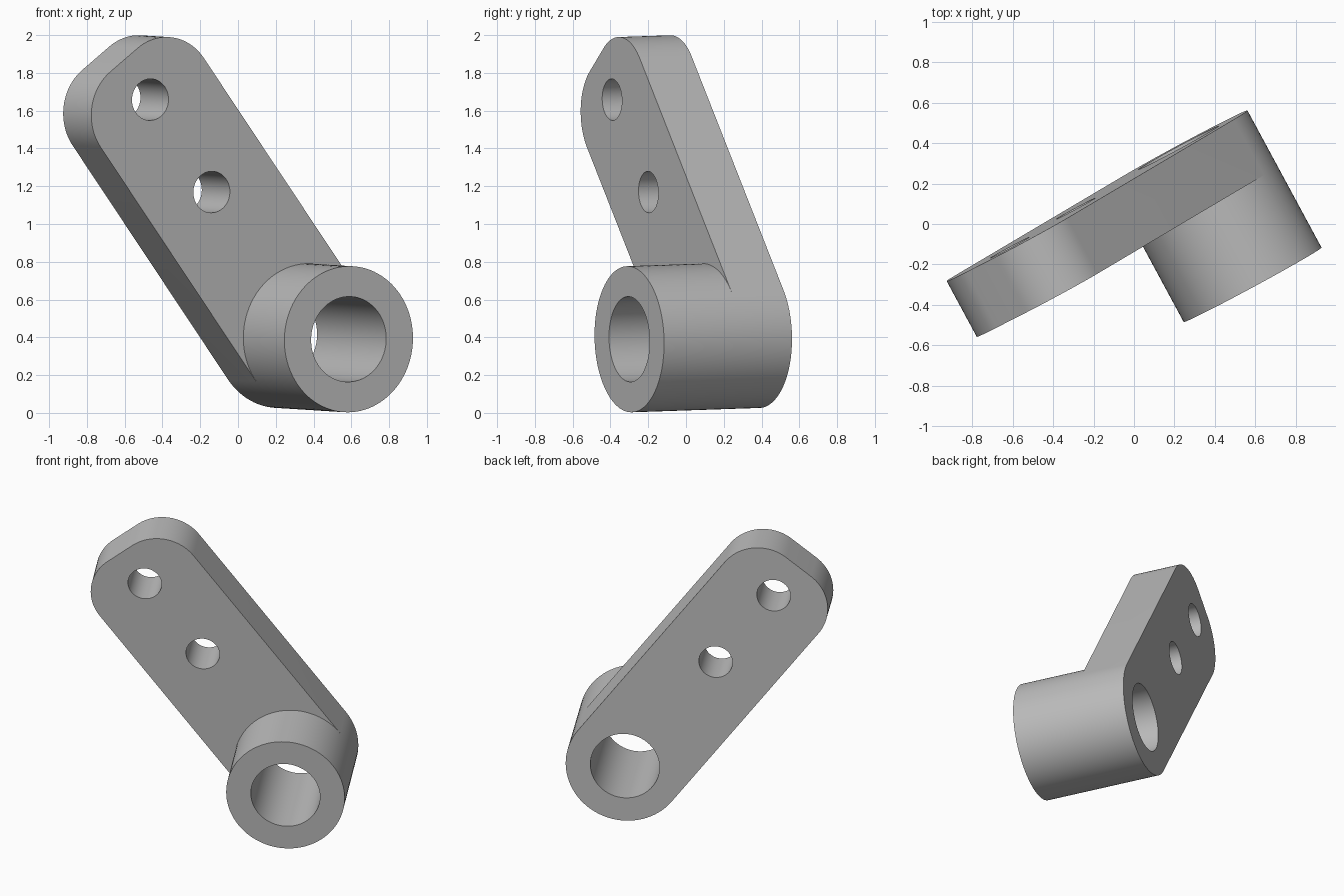
import bpy
import bmesh
from math import cos, sin, radians
from mathutils import Matrix, Vector

cube = bpy.data.objects.get("Cube")
if cube:
    bpy.data.objects.remove(cube, do_unlink=True)

# Main dimensions
BOSS_R, BORE_R, BOSS_LEN = 0.387, 0.226, 0.77
ARM_T, ARM_END, CORNER_R = 0.313, 1.85, 0.285
HOLE_R, HOLES = 0.11, (0.967, 1.585)

bm = bmesh.new()


def arc(x, y, r, start, end, steps):
    angles = [radians(start + (end - start) * i / steps) for i in range(steps + 1)]
    return [(x + r * cos(a), y + r * sin(a)) for a in angles]


def circle(x, r, steps=96):
    return arc(x, 0, r, 90, 450, steps)[:-1]


def fill(loops, depth):
    """Flat face bounded by the first loop, with the others as holes."""
    edges = []
    for loop in loops:
        vs = [bm.verts.new((x, y, -depth)) for x, y in loop]
        edges += [bm.edges.new((vs[i - 1], vs[i])) for i in range(len(vs))]
    bmesh.ops.triangle_fill(bm, edges=edges, use_beauty=True, normal=(0, 0, 1))


def wall(loop, near, far):
    """Straight wall that follows a loop between two depths."""
    a = [bm.verts.new((x, y, -near)) for x, y in loop]
    b = [bm.verts.new((x, y, -far)) for x, y in loop]
    for i in range(len(loop)):
        bm.faces.new((a[i - 1], a[i], b[i], b[i - 1]))


# Profiles: arm with rounded corners, boss, bore and bolt holes
side = BOSS_R - CORNER_R
tip = (arc(ARM_END - CORNER_R, -side, CORNER_R, 270, 360, 24)
       + arc(ARM_END - CORNER_R, side, CORNER_R, 0, 90, 24))
arm = arc(0, 0, BOSS_R, 90, 270, 48) + tip
arm_front = tip + arc(0, 0, BOSS_R, 90, -90, 48)
boss = circle(0, BOSS_R)
bore = circle(0, BORE_R)
holes = [circle(x, HOLE_R, 48) for x in HOLES]

# Flat faces, back to front
fill([arm, bore] + holes, 0)
fill([arm_front] + holes, ARM_T)
fill([boss, bore], BOSS_LEN)

# Walls
wall(arm, 0, ARM_T)
wall(boss, ARM_T, BOSS_LEN)
wall(bore, 0, BOSS_LEN)
for hole in holes:
    wall(hole, 0, ARM_T)

bmesh.ops.remove_doubles(bm, verts=bm.verts[:], dist=0.0001)
bmesh.ops.recalc_face_normals(bm, faces=bm.faces[:])

# Tilt the lever into place
axis = Vector((-0.475, 0.879, 0.03)).normalized()
along = Vector((-0.527, -0.309, 0.792))
along = (along - axis * along.dot(axis)).normalized()
across = axis.cross(along)
turn = Matrix((along, across, axis)).transposed().to_4x4()
bm.transform(Matrix.Translation((0.22, 0.377, 0.413)) @ turn)

mesh = bpy.data.meshes.new("lever_arm")
bm.to_mesh(mesh)
bm.free()
lever = bpy.data.objects.new("lever_arm", mesh)
bpy.context.collection.objects.link(lever)

# Plain grey metal
grey = bpy.data.materials.new("grey_metal")
grey.use_nodes = True
colour = (0.5, 0.5, 0.5, 1)
grey.diffuse_color = colour
grey.node_tree.nodes["Principled BSDF"].inputs["Base Color"].default_value = colour
mesh.materials.append(grey)

bpy.ops.object.select_all(action="DESELECT")
lever.select_set(True)
bpy.context.view_layer.objects.active = lever
bpy.ops.object.shade_smooth_by_angle(angle=radians(30))
